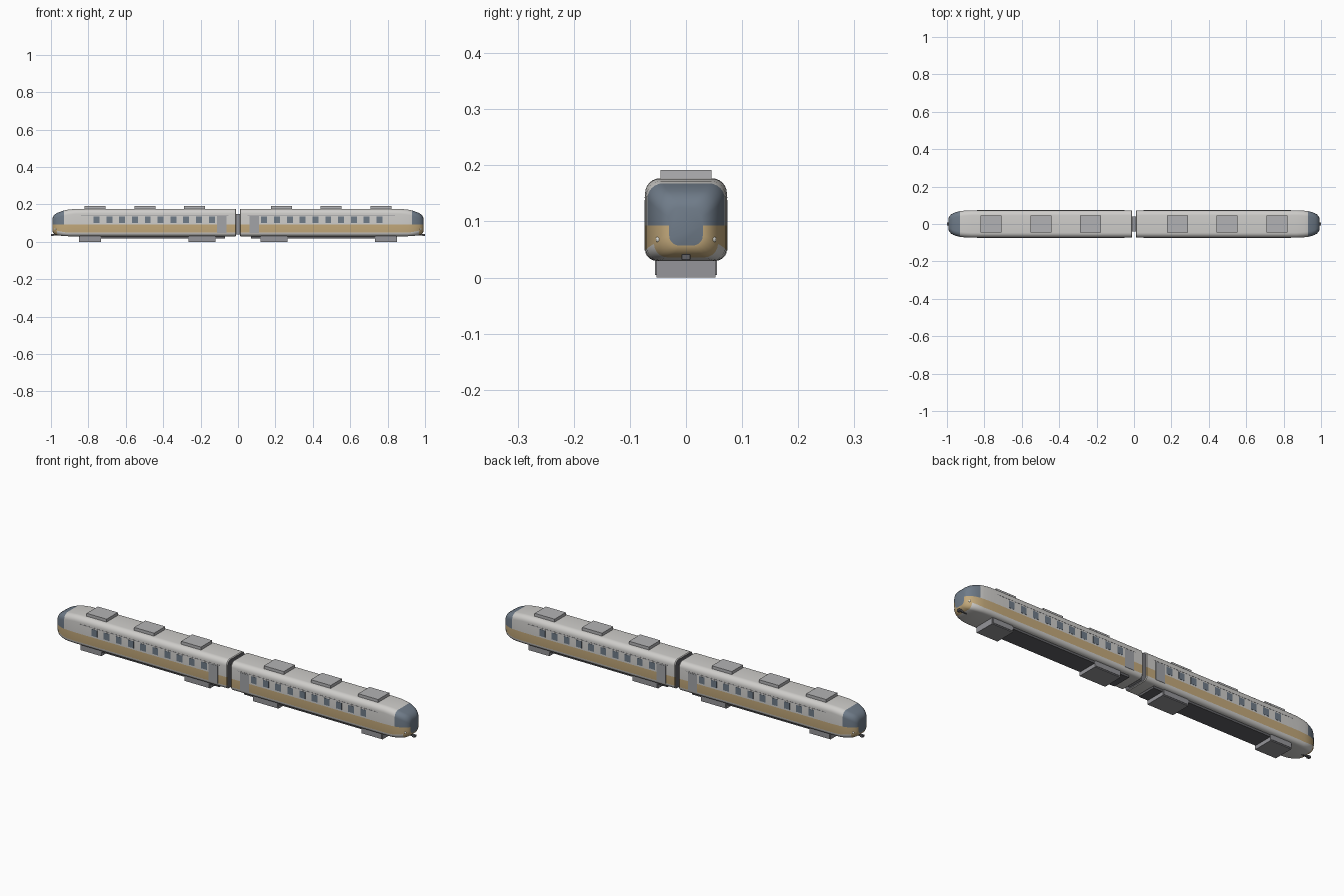
import bpy, bmesh, math

if "Cube" in bpy.data.objects:
    bpy.data.objects.remove(bpy.data.objects["Cube"])


def material(name, rgb):
    m = bpy.data.materials.new(name)
    m.diffuse_color = (*rgb, 1)
    m.use_nodes = True
    m.node_tree.nodes["Principled BSDF"].inputs["Base Color"].default_value = m.diffuse_color
    return m


SHELL = material("shell_grey", (0.62, 0.61, 0.59))
STRIPE = material("stripe_ochre", (0.55, 0.40, 0.20))
GLASS = material("dark_glass", (0.16, 0.20, 0.25))
DARK = material("under_dark", (0.12, 0.12, 0.13))
STEEL = material("steel", (0.30, 0.30, 0.32))
DOOR = material("door_grey", (0.36, 0.37, 0.39))
ROOF = material("roof_unit_grey", (0.45, 0.45, 0.46))
LAMP = material("lamp", (0.75, 0.75, 0.7))


def box(name, x, y, z, mat, bevel=0):
    """Box from (min, max) pairs along each axis."""
    bm = bmesh.new()
    bmesh.ops.create_cube(bm, size=1)
    for v in bm.verts:
        v.co = [(p[0] + p[1]) / 2 + c * abs(p[1] - p[0]) for p, c in zip((x, y, z), v.co)]
    if bevel:
        bmesh.ops.bevel(bm, geom=bm.edges[:], offset=bevel, segments=2, affect='EDGES', profile=0.5)
    return finish(name, bm, [mat])


def finish(name, bm, mats):
    mesh = bpy.data.meshes.new(name)
    bm.to_mesh(mesh)
    bm.free()
    for m in mats:
        mesh.materials.append(m)
    ob = bpy.data.objects.new(name, mesh)
    bpy.context.collection.objects.link(ob)
    return ob


def section(hw, zb, zt, rb, rt):
    """Rounded cross-section: (y, z) points, mirrored about the centre line."""
    half = []
    for i in range(6):
        a = math.radians(-90 + 18 * i)
        half.append((hw - rb + rb * math.cos(a), zb + rb + rb * math.sin(a)))
    half.append((hw, 0.093))
    for i in range(7):
        a = math.radians(15 * i)
        half.append((hw - rt + rt * math.cos(a), zt - rt + rt * math.sin(a)))
    return half + [(-y, z) for y, z in reversed(half)]


# x, half width, bottom, top, lower radius, upper radius
STATIONS = [
    (0.010, 0.070, 0.033, 0.174, 0.017, 0.025),
    (0.014, 0.073, 0.030, 0.177, 0.020, 0.027),
    (0.800, 0.073, 0.030, 0.177, 0.020, 0.027),
    (0.870, 0.073, 0.030, 0.176, 0.020, 0.027),
    (0.910, 0.071, 0.030, 0.172, 0.020, 0.028),
    (0.930, 0.069, 0.031, 0.168, 0.021, 0.028),
    (0.950, 0.064, 0.033, 0.161, 0.023, 0.027),
    (0.968, 0.057, 0.036, 0.154, 0.024, 0.026),
    (0.980, 0.049, 0.041, 0.146, 0.025, 0.025),
    (0.988, 0.040, 0.048, 0.136, 0.024, 0.022),
    (0.992, 0.030, 0.057, 0.125, 0.018, 0.018),
]


def car_body(name, s):
    bm = bmesh.new()
    rings = [[bm.verts.new((s * st[0], y, z)) for y, z in section(*st[1:])] for st in STATIONS]
    n = len(rings[0])
    for k in range(len(rings) - 1):
        for i in range(n):
            j = (i + 1) % n
            f = bm.faces.new((rings[k][i], rings[k][j], rings[k + 1][j], rings[k + 1][i]))
            f.smooth = True
            if i in (5, n - 7):
                f.material_index = 1          # side stripe
            elif k >= 7 and (i < 5 or i >= n - 6):
                f.material_index = 1          # stripe wrapping the nose
            elif k >= 5 and 6 <= i < n - 7:
                f.material_index = 2          # windscreen
    bm.faces.new(rings[0]).material_index = 3
    bm.faces.new(rings[-1]).material_index = 2
    bmesh.ops.recalc_face_normals(bm, faces=bm.faces[:])
    ob = finish(name, bm, [SHELL, STRIPE, GLASS, DARK])
    bpy.ops.object.select_all(action='DESELECT')
    ob.select_set(True)
    bpy.context.view_layer.objects.active = ob
    bpy.ops.object.shade_smooth_by_angle(angle=math.radians(32))


for side, s in (("left", -1), ("right", 1)):
    def span(a, b):
        return (min(s * a, s * b), max(s * a, s * b))

    car_body(f"{side}_car_body", s)

    # underframe and bogies
    box(f"{side}_underframe", span(0.07, 0.845), (-0.05, 0.05), (0.019, 0.034), DARK)
    for i, (a, b) in enumerate(((0.12, 0.265), (0.732, 0.85))):
        box(f"{side}_bogie_{i}", span(a, b), (-0.0525, 0.0525), (0.0, 0.032), STEEL)
        for t in (-1, 1):
            y0, y1 = sorted((t * 0.051, t * 0.055))
            box(f"{side}_bogie_frame_{i}", span(a + 0.004, b - 0.004), (y0, y1), (0.005, 0.032), STEEL)

    # roof units
    for i, c in enumerate((0.233, 0.497, 0.764)):
        box(f"{side}_roof_unit_{i}", span(c - 0.056, c + 0.056), (-0.045, 0.045), (0.172, 0.192), ROOF)

    # side windows, doors and rain rails on both sides
    for t in (-1, 1):
        y = tuple(sorted((t * 0.070, t * 0.0738)))
        for i in range(10):
            c = 0.140 + i * 0.0685
            box(f"{side}_window_{i}", span(c - 0.016, c + 0.016), y, (0.101, 0.136), GLASS)
        box(f"{side}_door", span(0.062, 0.113), tuple(sorted((t * 0.068, t * 0.0743))),
            (0.048, 0.138), DOOR)
        box(f"{side}_rain_rail", span(0.05, 0.84), y, (0.1415, 0.1435), STEEL)

        # headlight
        bm = bmesh.new()
        bmesh.ops.create_uvsphere(bm, u_segments=12, v_segments=8, radius=0.006)
        for v in bm.verts:
            v.co.x += s * 0.975
            v.co.y += t * 0.048
            v.co.z += 0.068
        for f in bm.faces:
            f.smooth = True
        finish(f"{side}_headlight", bm, [LAMP])

    # coupler
    box(f"{side}_coupler_shank", span(0.94, 0.99), (-0.004, 0.004), (0.033, 0.041), DARK)
    box(f"{side}_coupler_head", span(0.985, 1.0), (-0.008, 0.008), (0.031, 0.042), DARK, 0.002)

# gangway joining the two cars
box("gangway", (-0.012, 0.012), (-0.04, 0.04), (0.04, 0.15), STEEL)
